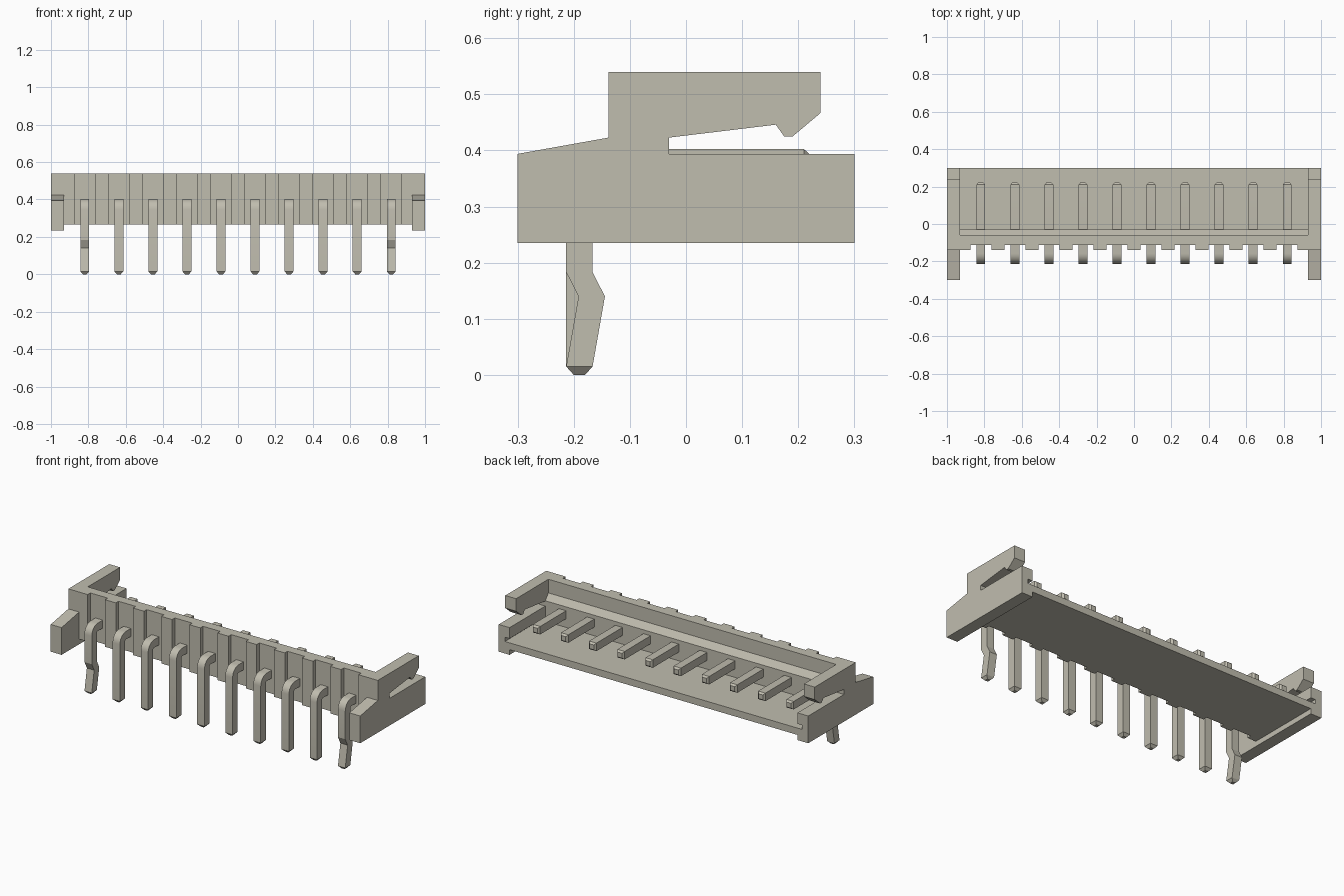
import bpy
import bmesh
import math
from mathutils import Vector

if "Cube" in bpy.data.objects:
    bpy.data.objects.remove(bpy.data.objects["Cube"], do_unlink=True)

PITCH, COUNT = 0.182, 10
INNER = 0.93          # inner face of the end walls
HALF = 0.0235         # half thickness of a pin

mat = bpy.data.materials.new("warm grey")
mat.use_nodes = True
colour = (0.53, 0.51, 0.43, 1)
mat.diffuse_color = colour
mat.node_tree.nodes["Principled BSDF"].inputs["Base Color"].default_value = colour


def finish(bm, name):
    bmesh.ops.recalc_face_normals(bm, faces=bm.faces[:])
    mesh = bpy.data.meshes.new(name)
    bm.to_mesh(mesh)
    bm.free()
    obj = bpy.data.objects.new(name, mesh)
    bpy.context.collection.objects.link(obj)
    mesh.materials.append(mat)
    return obj


def extrude_x(name, profile, x0, x1):
    """Extrude a (y, z) outline from x0 to x1."""
    bm = bmesh.new()
    face = bm.faces.new([bm.verts.new((x0, y, z)) for y, z in profile])
    out = bmesh.ops.extrude_face_region(bm, geom=[face])
    moved = [v for v in out["geom"] if isinstance(v, bmesh.types.BMVert)]
    bmesh.ops.translate(bm, verts=moved, vec=(x1 - x0, 0, 0))
    return finish(bm, name)


def box(name, x0, x1, y0, y1, z0, z1):
    return extrude_x(name, [(y0, z0), (y1, z0), (y1, z1), (y0, z1)], x0, x1)


def pin(name, x, kinked):
    """Loft a square section along a bent path of (y, z, normal, half size)."""
    flat, up = (-1, 0), (0, 1)
    path = [(-0.19, 0, flat, 0.010), (-0.19, 0.015, flat, HALF)]
    if kinked:
        path += [(-0.168, 0.14, flat, HALF), (-0.19, 0.183, flat, HALF)]
    r, cy, cz = 0.032, -0.158, 0.347
    for i in range(7):
        a = math.pi - i * math.pi / 12
        n = (math.cos(a), math.sin(a))
        path.append((cy + r * n[0], cz + r * n[1], n, HALF))
    path += [(0.21, cz + r, up, HALF), (0.221, cz + r, up, 0.014)]

    bm = bmesh.new()
    rings = []
    for y, z, n, h in path:
        centre, normal, side = Vector((x, y, z)), Vector((0, *n)), Vector((1, 0, 0))
        rings.append([bm.verts.new(centre + normal * h * a + side * h * b)
                      for a, b in ((1, 1), (1, -1), (-1, -1), (-1, 1))])
    for p, q in zip(rings, rings[1:]):
        for i in range(4):
            j = (i + 1) % 4
            bm.faces.new((p[i], p[j], q[j], q[i]))
    bm.faces.new(rings[0])
    bm.faces.new(rings[-1])
    return finish(bm, name)


# Rear wall with stepped inner lip, joined to the floor
body = [(-0.113, 0.265), (0.30, 0.265), (0.30, 0.305), (-0.03, 0.305),
        (-0.03, 0.425), (-0.058, 0.46), (-0.058, 0.54), (-0.113, 0.54)]
extrude_x("housing_body", body, -INNER, INNER)

# Raised ribs on the front face between the pins
for i in range(COUNT + 1):
    xc = (i - COUNT / 2) * PITCH
    x0, x1 = max(xc - 0.035, -INNER), min(xc + 0.035, INNER)
    if i == 0:
        x1 = -0.875
    if i == COUNT:
        x0 = 0.875
    box(f"front_rib_{i + 1}", x0, x1, -0.138, -0.113, 0.265, 0.54)

# End walls with latch arms
end = [(-0.30, 0.235), (0.30, 0.235), (0.30, 0.394), (-0.03, 0.394),
       (-0.03, 0.423), (0.16, 0.446), (0.175, 0.425), (0.19, 0.425),
       (0.24, 0.467), (0.24, 0.54), (-0.138, 0.54), (-0.138, 0.423),
       (-0.30, 0.394)]
for sign, label in ((1, "left"), (-1, "right")):
    wall = extrude_x(f"{label}_end_wall", end, sign * INNER, sign * 1.0)
    # Guide groove just above the floor
    cutter = box("groove_cutter", sign * 0.91, sign * 0.96, -0.03, 0.35, 0.305, 0.33)
    cutter.hide_render = True
    mod = wall.modifiers.new("groove", "BOOLEAN")
    mod.object = cutter
    mod.operation = "DIFFERENCE"
    mod.solver = "EXACT"
    bpy.context.view_layer.objects.active = wall
    bpy.ops.object.modifier_apply(modifier=mod.name)
    bpy.data.objects.remove(cutter, do_unlink=True)

# Row of bent pins, the outer two kinked for retention
pins = [pin(f"pin_{i + 1}", (i - (COUNT - 1) / 2) * PITCH, i in (0, COUNT - 1))
        for i in range(COUNT)]
bpy.ops.object.select_all(action="DESELECT")
for p in pins:
    p.select_set(True)
bpy.context.view_layer.objects.active = pins[0]
bpy.ops.object.shade_smooth_by_angle(angle=math.radians(20))
